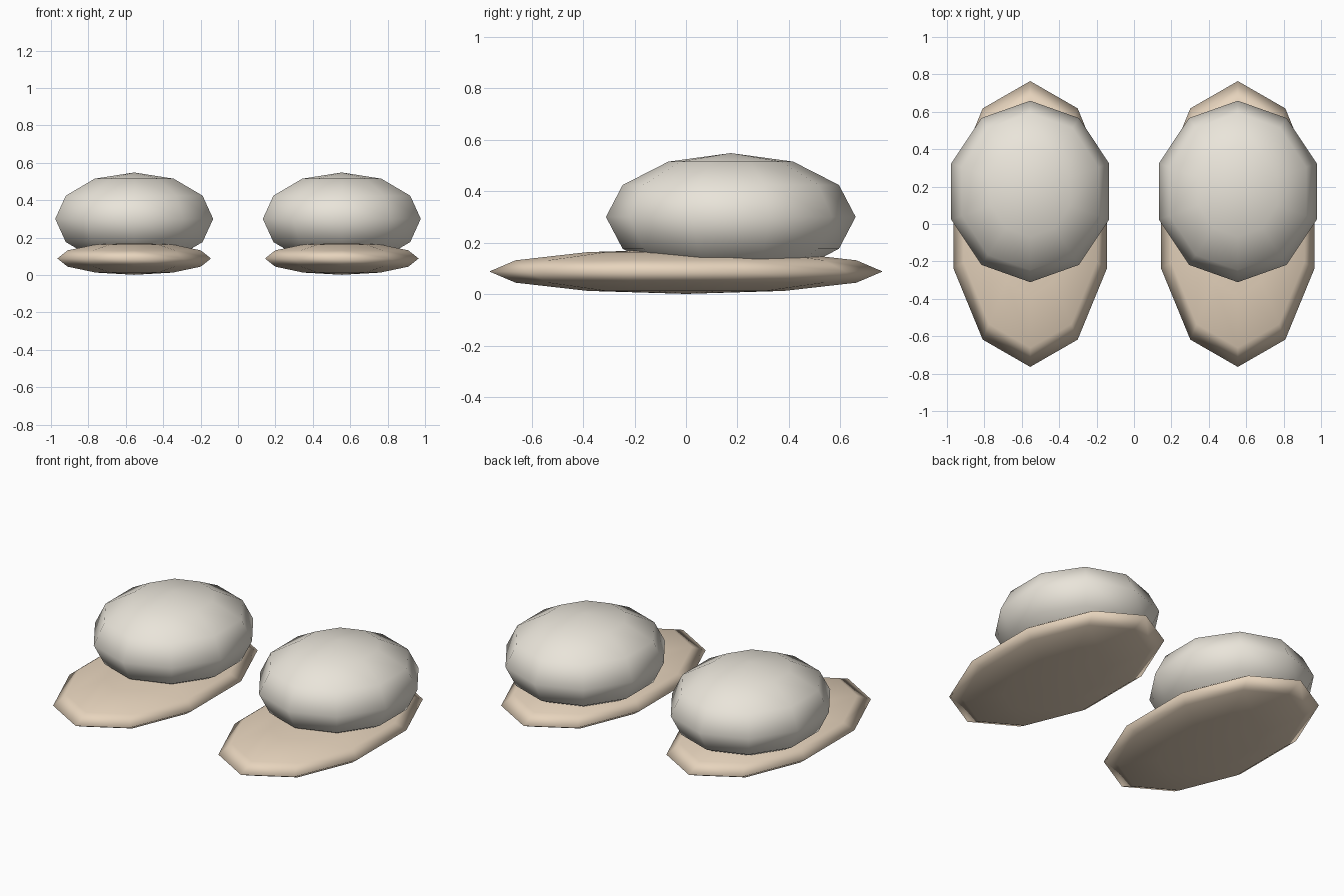
import bpy

if "Cube" in bpy.data.objects:
    bpy.data.objects.remove(bpy.data.objects["Cube"])


def make_material(name, color):
    mat = bpy.data.materials.new(name)
    mat.diffuse_color = color
    mat.use_nodes = True
    mat.node_tree.nodes["Principled BSDF"].inputs["Base Color"].default_value = mat.diffuse_color
    return mat


def ellipsoid(name, center, radii, mat):
    """Low-poly smooth-shaded ellipsoid: 10 segments, 6 rings."""
    bpy.ops.mesh.primitive_uv_sphere_add(segments=10, ring_count=6, radius=1, location=center)
    obj = bpy.context.object
    obj.name = name
    obj.scale = radii
    bpy.ops.object.transform_apply(location=False, rotation=False, scale=True)
    bpy.ops.object.shade_smooth()
    obj.data.materials.append(mat)
    return obj


sole_mat = make_material("tan_sole", (0.80, 0.66, 0.51, 1))
upper_mat = make_material("pale_upper", (0.82, 0.78, 0.70, 1))

# A pair of slippers: flat sole with a rounded upper set toward the back
for side, sign in (("left", -1), ("right", 1)):
    x = sign * 0.555
    ellipsoid(side + "_sole", (x, 0, 0.088), (0.432, 0.764, 0.087), sole_mat)
    ellipsoid(side + "_upper", (x, 0.174, 0.30), (0.444, 0.485, 0.248), upper_mat)
